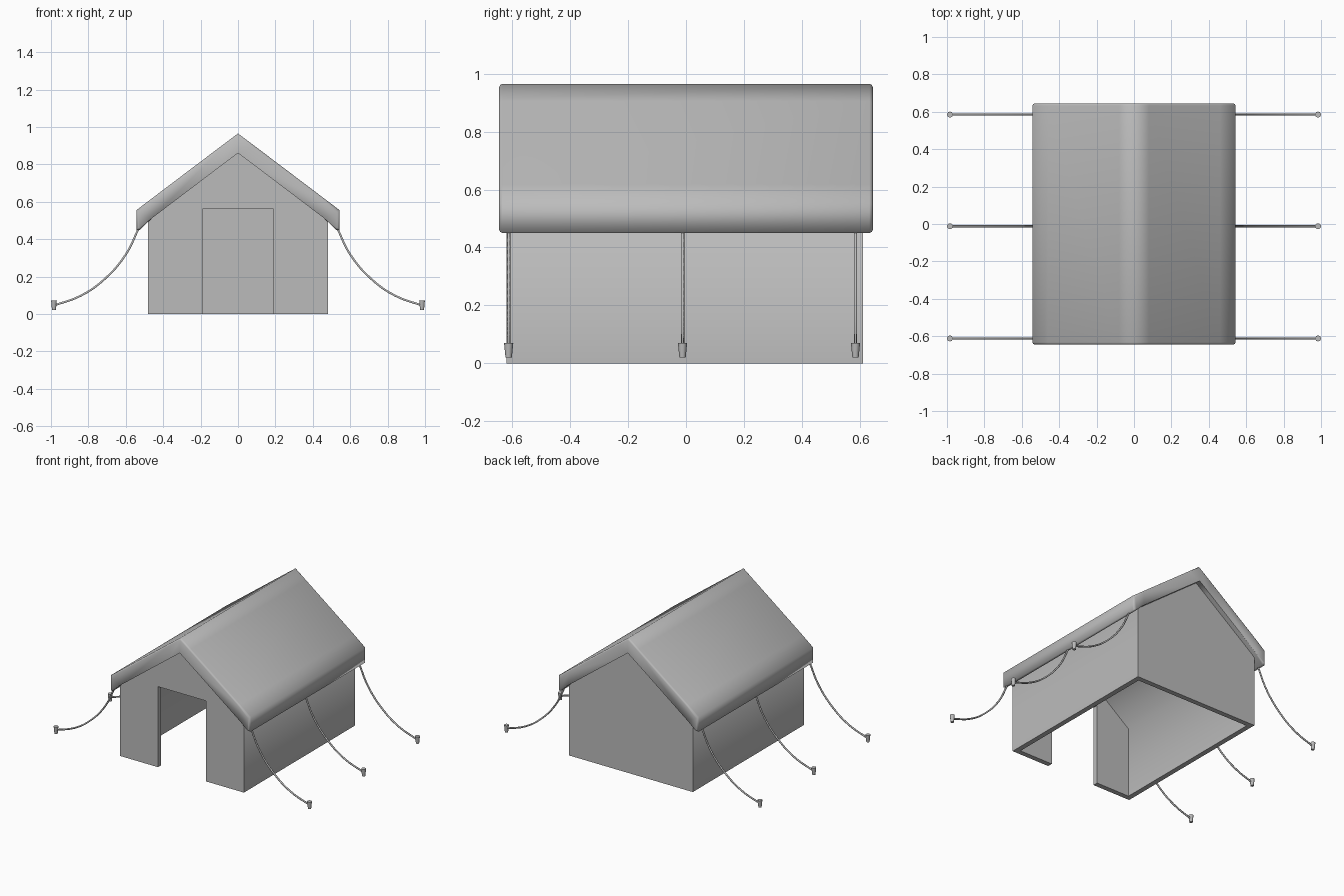
import bpy, bmesh, math
from mathutils import Vector

if "Cube" in bpy.data.objects:
    bpy.data.objects.remove(bpy.data.objects["Cube"], do_unlink=True)

grey = bpy.data.materials.new("canvas grey")
grey.use_nodes = True
grey.diffuse_color = (0.5, 0.5, 0.5, 1)
grey.node_tree.nodes["Principled BSDF"].inputs["Base Color"].default_value = (0.5, 0.5, 0.5, 1)


def make_object(name, bm, smooth_angle=None):
    bmesh.ops.recalc_face_normals(bm, faces=bm.faces)
    mesh = bpy.data.meshes.new(name)
    bm.to_mesh(mesh)
    bm.free()
    mesh.materials.append(grey)
    ob = bpy.data.objects.new(name, mesh)
    bpy.context.collection.objects.link(ob)
    if smooth_angle:
        bpy.ops.object.select_all(action='DESELECT')
        ob.select_set(True)
        bpy.context.view_layer.objects.active = ob
        bpy.ops.object.shade_smooth_by_angle(angle=math.radians(smooth_angle))
    return ob


def ring(bm, profile, y):
    return [bm.verts.new((x, y, z)) for x, z in profile]


def bridge(bm, a, b, closed=True):
    n = len(a)
    for i in range(n if closed else n - 1):
        j = (i + 1) % n
        bm.faces.new((a[i], a[j], b[j], b[i]))


def mirrored(half):
    """Profile running from +x over the ridge to -x."""
    return half + [(-x, z) for x, z in reversed(half) if x > 0]


# Tent body: outer and inner shells joined by the ground rim and the doorway
FRONT, BACK, WALL, DOOR_X, DOOR_Z = -0.62, 0.61, 0.035, 0.187, 0.565


def shell(bm, half_width, y0, y1, eave, ridge):
    outline = mirrored([(half_width, 0), (half_width, eave), (0, ridge)])
    door = mirrored([(DOOR_X, 0), (DOOR_X, DOOR_Z)])
    front, back = ring(bm, outline, y0), ring(bm, outline, y1)
    opening = ring(bm, door, y0)
    bridge(bm, front, back, closed=False)
    bm.faces.new(back)
    # gable around the doorway
    bm.faces.new((front[0], front[1], opening[1], opening[0]))
    bm.faces.new((front[1], front[2], opening[1]))
    bm.faces.new((front[2], opening[2], opening[1]))
    bm.faces.new((front[2], front[3], opening[2]))
    bm.faces.new((front[3], front[4], opening[3], opening[2]))
    return front, back, opening


bm = bmesh.new()
of, ob, od = shell(bm, 0.48, FRONT, BACK, 0.505, 0.87)
nf, nb, nd = shell(bm, 0.48 - WALL, FRONT + WALL, BACK - WALL, 0.49, 0.83)
bridge(bm, od, nd, closed=False)
outer_rim = [od[0], of[0], ob[0], ob[4], of[4], od[3]]
inner_rim = [nd[0], nf[0], nb[0], nb[4], nf[4], nd[3]]
bridge(bm, outer_rim, inner_rim, closed=False)
make_object("tent_body", bm, 89)

# Roof: thick folded sheet with softly rounded gable ends
top = mirrored([(0.543, 0.45), (0.543, 0.555), (0.46, 0.618), (0.08, 0.905), (0, 0.965)])
under = mirrored([(0.525, 0.45), (0.46, 0.512), (0.08, 0.8), (0, 0.86)])
bm = bmesh.new()
profile = top + under[::-1]
rings = []
for y, inset in ((-0.645, 0.012), (-0.641, 0.004), (-0.633, 0),
                 (0.633, 0), (0.641, 0.004), (0.645, 0.012)):
    pts = []
    for i, (x, z) in enumerate(profile):
        upper = 0 < i < len(top) - 1
        side = math.copysign(inset, x) if abs(x) > 0.53 else 0
        pts.append((x - side, z - inset if upper else z + inset * (abs(x) > 0.5)))
    rings.append(ring(bm, pts, y))
for a, b in zip(rings, rings[1:]):
    bridge(bm, a, b)
n = len(top)
for r in (rings[0], rings[-1]):
    upper, lower = r[:n], r[n:][::-1]
    m = len(lower)
    # end caps, filled as quads between the upper and lower edges
    bm.faces.new((upper[0], upper[1], upper[2], lower[1], lower[0]))
    for i in range(1, m - 2):
        bm.faces.new((upper[i + 1], upper[i + 2], lower[i + 1], lower[i]))
    bm.faces.new((upper[n - 3], upper[n - 2], upper[n - 1], lower[m - 1], lower[m - 2]))
make_object("roof", bm, 80)

# Guy ropes and ground pegs
ROPE = [(0.53, 0.46), (0.6, 0.318), (0.715, 0.185), (0.84, 0.098), (0.985, 0.045)]


def guy_rope(name, side, y):
    curve = bpy.data.curves.new(name, 'CURVE')
    curve.dimensions = '3D'
    curve.bevel_depth = 0.006
    curve.bevel_resolution = 1
    curve.resolution_u = 5
    curve.use_fill_caps = True
    spline = curve.splines.new('BEZIER')
    spline.bezier_points.add(len(ROPE) - 1)
    for p, (x, z) in zip(spline.bezier_points, ROPE):
        p.co = (side * x, y, z)
        p.handle_left_type = p.handle_right_type = 'AUTO'
    curve.materials.append(grey)
    bpy.context.collection.objects.link(bpy.data.objects.new(name, curve))


def peg(name, side, y):
    bm = bmesh.new()
    bmesh.ops.create_cone(bm, cap_ends=True, segments=10, radius1=0.011,
                          radius2=0.016, depth=0.05)
    bmesh.ops.translate(bm, verts=bm.verts, vec=Vector((side * 0.984, y, 0.046)))
    make_object(name, bm, 40)


for side, side_name in ((1, "left"), (-1, "right")):
    for y, place in ((-0.612, "front"), (-0.012, "middle"), (0.585, "back")):
        guy_rope(f"{side_name}_{place}_rope", side, y)
        peg(f"{side_name}_{place}_peg", side, y)
